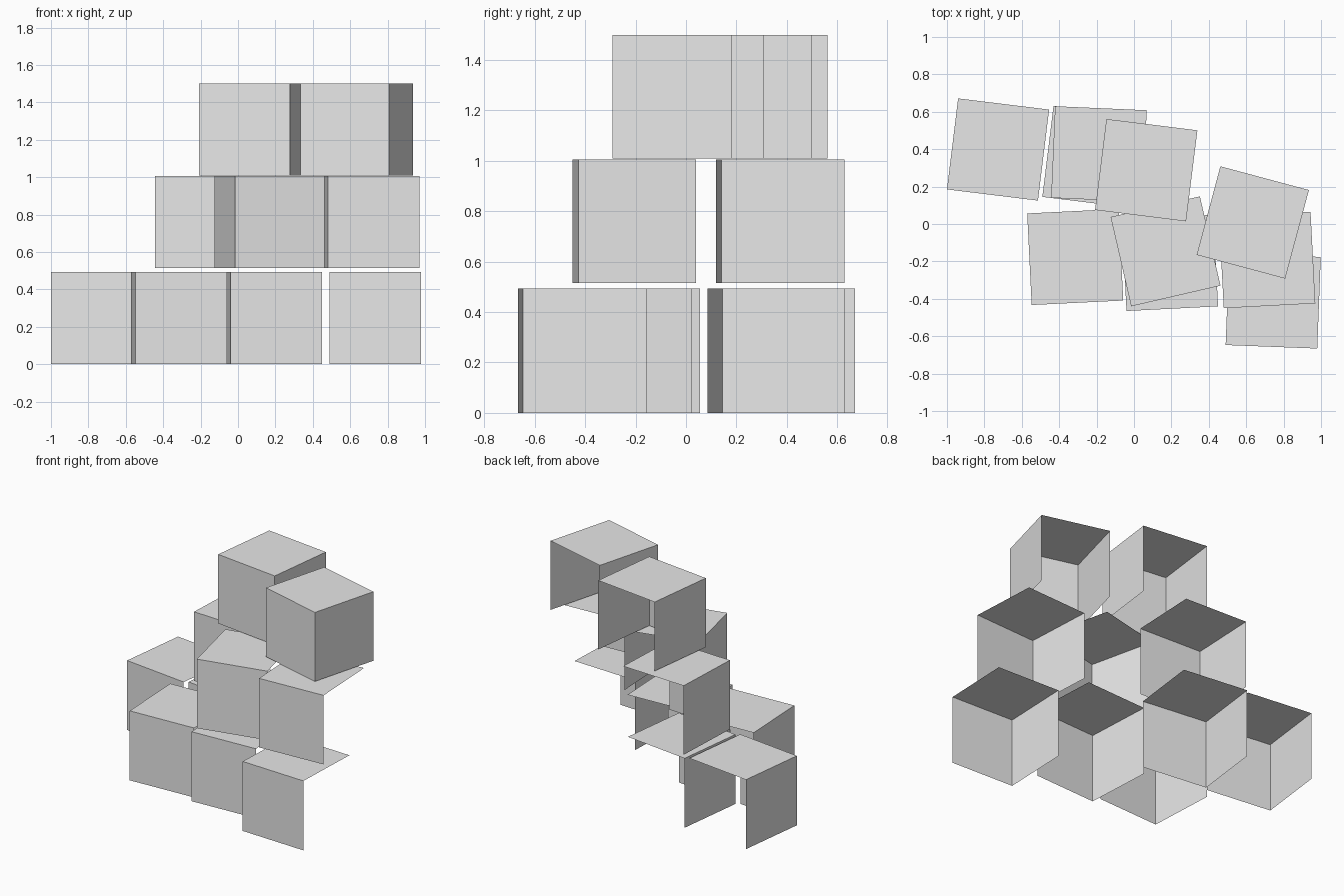
import bpy, bmesh, math
from mathutils import Matrix

if "Cube" in bpy.data.objects:
    bpy.data.objects.remove(bpy.data.objects["Cube"])

SIZE = 0.49

grey = bpy.data.materials.new("light_grey")
grey.diffuse_color = (0.8, 0.8, 0.8, 1)
grey.use_nodes = True
grey.node_tree.nodes["Principled BSDF"].inputs["Base Color"].default_value = grey.diffuse_color


def open_crate(name, x, y, z, height, angle, keep_right=False):
    """Thin-shelled cube placed by its front left corner; open below and at the back."""
    bm = bmesh.new()
    bmesh.ops.create_cube(bm, size=1)
    bm.normal_update()
    # remove the open sides
    gone = [f for f in bm.faces
            if f.normal.z < -0.5 or f.normal.y > 0.5
            or (f.normal.x > 0.5 and not keep_right)]
    bmesh.ops.delete(bm, geom=gone, context='FACES')
    # move the front left bottom corner to the origin, then size it
    bmesh.ops.translate(bm, verts=bm.verts, vec=(0.5, 0.5, 0.5))
    bmesh.ops.scale(bm, verts=bm.verts, vec=(SIZE, SIZE, height))
    mesh = bpy.data.meshes.new(name)
    bm.to_mesh(mesh)
    bm.free()
    mesh.materials.append(grey)
    obj = bpy.data.objects.new(name, mesh)
    obj.matrix_world = (Matrix.Translation((x, y, z))
                        @ Matrix.Rotation(math.radians(angle), 4, 'Z'))
    bpy.context.collection.objects.link(obj)


# layers: name, base height, crate height, right wall kept, (x, y, angle) of each crate
layers = [
    ("bottom_crate", 0.0, 0.493, False, [
        (-1.0, 0.185, -7.0), (-0.49, 0.145, -7.0), (-0.547, -0.433, 2.8),
        (-0.04, -0.465, 2.9), (0.49, -0.647, -2.2)]),
    ("middle_crate", 0.515, 0.49, False, [
        (-0.443, 0.14, -2.5), (-0.015, -0.44, 13.0), (0.48, -0.45, 3.0)]),
    ("top_crate", 1.01, 0.49, True, [
        (-0.208, 0.075, -7.1), (0.335, -0.165, -15.0)]),
]

for name, z, height, right, places in layers:
    for i, (x, y, angle) in enumerate(places, 1):
        open_crate(f"{name}_{i}", x, y, z, height, angle, right)
